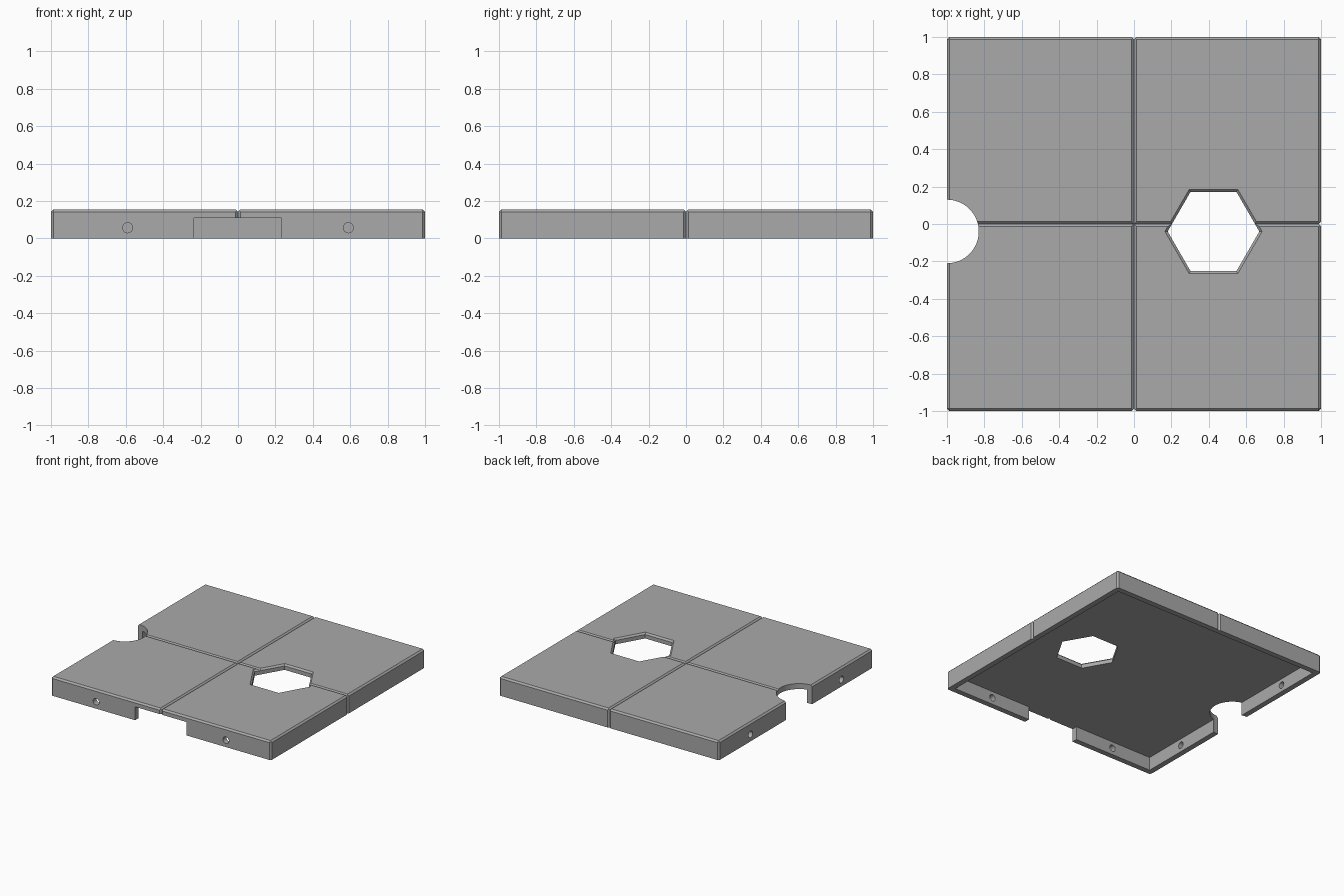
import bpy
import bmesh
from math import cos, sin, pi, radians
from mathutils import Matrix, Vector

HEIGHT, CEILING, WALL, CHAMFER = 0.155, 0.11, 0.045, 0.013

if "Cube" in bpy.data.objects:
    bpy.data.objects.remove(bpy.data.objects["Cube"], do_unlink=True)

grey = bpy.data.materials.new("plain grey")
grey.use_nodes = True
grey.diffuse_color = (0.4, 0.4, 0.4, 1)
grey.node_tree.nodes["Principled BSDF"].inputs["Base Color"].default_value = (0.4, 0.4, 0.4, 1)


def make_object(name, bm):
    bmesh.ops.recalc_face_normals(bm, faces=bm.faces)
    mesh = bpy.data.meshes.new(name)
    bm.to_mesh(mesh)
    bm.free()
    mesh.materials.append(grey)
    obj = bpy.data.objects.new(name, mesh)
    bpy.context.collection.objects.link(obj)
    return obj


def box_mesh(low, high):
    low, high = Vector(low), Vector(high)
    bm = bmesh.new()
    place = Matrix.Translation((low + high) / 2) @ Matrix.Diagonal((*(high - low), 1))
    bmesh.ops.create_cube(bm, size=1, matrix=place)
    return bm


def prism_mesh(start, end, sides, r1, r2):
    """Regular prism or frustum between two points, first corner on the local x axis."""
    start, end = Vector(start), Vector(end)
    turn = Vector((0, 0, 1)).rotation_difference(end - start).to_matrix()
    bm = bmesh.new()
    rings = []
    for centre, r in ((start, r1), (end, r2)):
        angles = [2 * pi * i / sides for i in range(sides)]
        rings.append([bm.verts.new(centre + turn @ Vector((r * cos(a), r * sin(a), 0)))
                      for a in angles])
    for i in range(sides):
        j = (i + 1) % sides
        bm.faces.new((rings[0][i], rings[0][j], rings[1][j], rings[1][i]))
    bm.faces.new(rings[0])
    bm.faces.new(rings[1])
    return bm


def cut(target, bm):
    cutter = make_object("cutter", bm)
    cutter.hide_render = True
    mod = target.modifiers.new("cut", 'BOOLEAN')
    mod.operation, mod.solver, mod.object = 'DIFFERENCE', 'EXACT', cutter
    bpy.context.view_layer.objects.active = target
    bpy.ops.object.modifier_apply(modifier=mod.name)
    bpy.data.objects.remove(cutter, do_unlink=True)


# Slab with chamfered top and corner edges
bm = box_mesh((-1, -1, 0), (1, 1, HEIGHT))
edges = [e for e in bm.edges if max(v.co.z for v in e.verts) > HEIGHT / 2]
bmesh.ops.bevel(bm, geom=edges, offset=CHAMFER, segments=1, affect='EDGES')
tile = make_object("floor_tile", bm)

# Hollow underside
inner = 1 - WALL
cut(tile, box_mesh((-inner, -inner, -0.1), (inner, inner, CEILING)))

# V grooves across the top and down the walls
cut(tile, prism_mesh((0, -1.1, HEIGHT), (0, 1.1, HEIGHT), 4, CHAMFER, CHAMFER))
cut(tile, prism_mesh((-1.1, 0, HEIGHT), (1.1, 0, HEIGHT), 4, CHAMFER, CHAMFER))
for x, y in ((0, -1), (0, 1), (1, 0)):
    cut(tile, prism_mesh((x, y, -0.1), (x, y, 0.3), 4, CHAMFER, CHAMFER))

# Hexagonal opening with a chamfered rim
hx, hy, hex_r = 0.425, -0.04, 0.245
cut(tile, prism_mesh((hx, hy, -0.1), (hx, hy, 0.3), 6, hex_r, hex_r))
cut(tile, prism_mesh((hx, hy, HEIGHT - CHAMFER), (hx, hy, HEIGHT + CHAMFER), 6,
                     hex_r, hex_r + 2 * CHAMFER / cos(pi / 6)))

# Half-round opening on the side
cut(tile, prism_mesh((-1, -0.04, -0.1), (-1, -0.04, 0.3), 64, 0.17, 0.17))

# Notch in the front wall
cut(tile, box_mesh((-0.235, -1.1, -0.1), (0.232, -inner + 0.01, CEILING)))

# Peg holes through the front and side walls
for s in (-0.59, 0.59):
    cut(tile, prism_mesh((s, -1.1, 0.057), (s, -0.9, 0.057), 32, 0.027, 0.027))
    cut(tile, prism_mesh((-1.1, s, 0.057), (-0.9, s, 0.057), 32, 0.027, 0.027))

# Smooth only the round openings
bpy.ops.object.select_all(action='DESELECT')
tile.select_set(True)
bpy.context.view_layer.objects.active = tile
bpy.ops.object.shade_smooth_by_angle(angle=radians(25))
